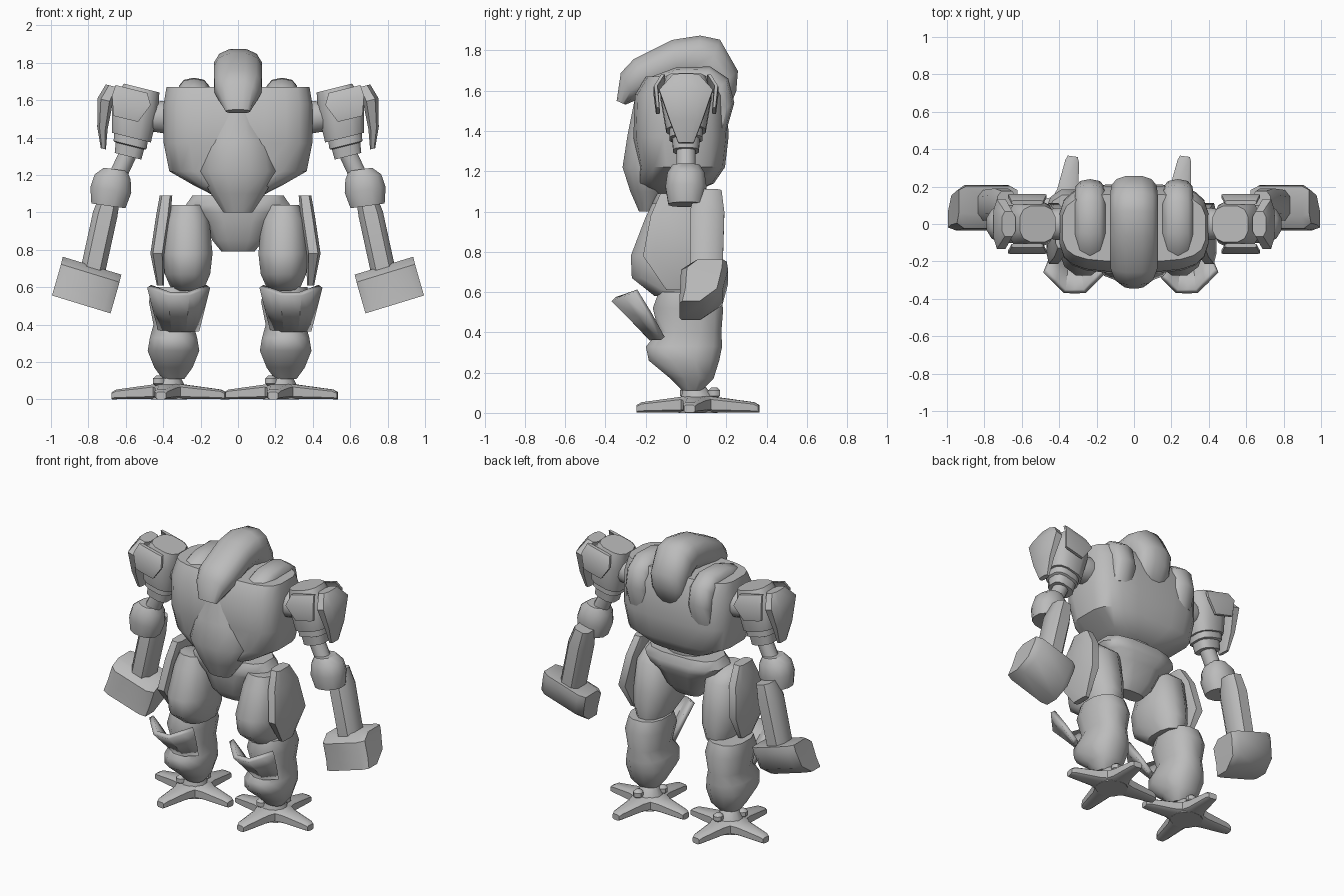
import bpy, math
from mathutils import Vector

grey = bpy.data.materials.new("plain grey")
grey.diffuse_color = (0.5, 0.5, 0.5, 1)


def finish(name, verts, faces, angle=45):
    me = bpy.data.meshes.new(name)
    me.from_pydata(verts, [], faces)
    me.materials.append(grey)
    ob = bpy.data.objects.new(name, me)
    bpy.context.collection.objects.link(ob)
    bpy.ops.object.select_all(action='DESELECT')
    ob.select_set(True)
    bpy.context.view_layer.objects.active = ob
    bpy.ops.object.mode_set(mode='EDIT')
    bpy.ops.mesh.select_all(action='SELECT')
    bpy.ops.mesh.normals_make_consistent(inside=False)
    bpy.ops.object.mode_set(mode='OBJECT')
    bpy.ops.object.shade_smooth_by_angle(angle=math.radians(angle))
    return ob


def skin(name, rings, n=12, p=3.0, angle=45):
    """Skin superellipse rings given as (centre, half axis u, half axis v)."""
    verts, faces = [], []
    for c, u, v in rings:
        for i in range(n):
            a = 2 * math.pi * (i + 0.5) / n
            f = lambda t: math.copysign(abs(t) ** (2 / p), t)
            verts.append(Vector(c) + Vector(u) * f(math.cos(a)) + Vector(v) * f(math.sin(a)))
    for r in range(len(rings) - 1):
        for i in range(n):
            j = (i + 1) % n
            faces.append((r * n + i, r * n + j, (r + 1) * n + j, (r + 1) * n + i))
    faces += [tuple(range(n))[::-1], tuple(range((len(rings) - 1) * n, len(rings) * n))]
    return finish(name, verts, faces, angle)


def stack(name, rows, s=1, tilt=0, **kw):
    """Rows of (x, y, z, rx, ry); s mirrors in x, tilt leans the sections."""
    t = math.radians(tilt)
    return skin(name, [((x * s, y, z), (rx * math.cos(t), 0, s * rx * math.sin(t)), (0, ry, 0))
                       for x, y, z, rx, ry in rows], **kw)


def arch(name, x, rows, **kw):
    """Band in the yz plane; rows of (outer y, outer z, inner y, inner z, half width)."""
    return skin(name, [((x, (a + c) / 2, (b + d) / 2), (w, 0, 0), (0, (a - c) / 2, (b - d) / 2))
                       for a, b, c, d, w in rows], **kw)


# Torso shell, chest keel and head crest
stack("torso", [(0, -.07, 1.09, .13, .10), (0, -.05, 1.14, .23, .19), (0, -.02, 1.22, .37, .215),
                (0, -.025, 1.37, .40, .238), (0, -.025, 1.58, .40, .23),
                (0, -.02, 1.67, .385, .18)], n=20, p=3.6)
stack("chest_keel", [(0, -.19, 1.00, .08, .045), (0, -.18, 1.10, .15, .10), (0, -.17, 1.22, .22, .15),
                     (0, -.15, 1.38, .19, .145), (0, -.15, 1.55, .10, .11)], p=2.1)
arch("head_crest", 0, [(-.345, 1.55, -.30, 1.53, .065), (-.325, 1.69, -.25, 1.55, .105),
                       (-.26, 1.76, -.19, 1.58, .13), (-.07, 1.855, -.04, 1.64, .133),
                       (.07, 1.877, .04, 1.65, .133), (.17, 1.857, .08, 1.62, .133),
                       (.26, 1.70, .10, 1.56, .125), (.252, 1.60, .10, 1.50, .115),
                       (.20, 1.47, .10, 1.44, .08)], p=2.4, angle=55)

# Waist and bowl-shaped pelvis
stack("waist", [(0, -.03, 1.02, .14, .11), (0, -.03, 1.15, .15, .12)], p=2)
stack("pelvis", [(0, -.04, .79, .09, .05), (0, -.04, .85, .14, .10), (0, -.03, .95, .185, .13),
                 (0, -.02, 1.0, .25, .15), (0, -.02, 1.04, .285, .15), (0, -.02, 1.09, .25, .13)])

for s, side in ((-1, "left"), (1, "right")):
    # Ridge over each side of the torso
    arch(side + "_torso_ridge", .235 * s,
         [(-.20, 1.62, -.13, 1.55, .07), (-.17, 1.67, -.10, 1.56, .085), (-.05, 1.715, -.03, 1.58, .085),
          (.12, 1.72, .06, 1.58, .085), (.21, 1.66, .10, 1.54, .085), (.24, 1.54, .12, 1.46, .08),
          (.20, 1.40, .12, 1.38, .07)], n=10, p=2.4)
    # Shoulder joint, armoured upper arm and its plates
    skin(side + "_shoulder_joint", [((x * s, 0, 1.51), (0, r, 0), (0, 0, r)) for x, r in
                                    ((.34, .08), (.40, .09), (.46, .08), (.50, .07))], p=2)
    stack(side + "_shoulder", [(.515, 0, 1.665, .10, .10), (.55, 0, 1.57, .13, .13),
                               (.57, 0, 1.40, .11, .10)], s, 14, n=12, p=2.8)
    stack(side + "_upper_arm", [(.57, 0, 1.42, .095, .085), (.577, 0, 1.36, .093, .085),
                                (.578, 0, 1.355, .08, .07), (.588, 0, 1.30, .075, .065)], s, 14)
    stack(side + "_shoulder_plate", [(.67, 0, 1.675, .04, .07), (.71, 0, 1.60, .045, .14),
                                     (.725, 0, 1.45, .03, .085), (.72, 0, 1.34, .015, .04)],
          s, 14, n=8, p=3)
    for f in (-1, 1):
        stack(side + "_shoulder_flap", [(.57, .115 * f, 1.66, .09, .012), (.57, .15 * f, 1.60, .11, .012),
                                        (.60, .14 * f, 1.50, .07, .01)], s, 14, n=8, p=5)
    # Elbow, forearm and block fist
    stack(side + "_arm_rod", [(.585, 0, 1.32, .05, .05), (.65, 0, 1.18, .05, .05)], s, 15, p=2)
    stack(side + "_elbow", [(.655, 0, 1.23, .065, .07), (.67, 0, 1.19, .10, .095),
                            (.68, 0, 1.12, .114, .105), (.693, 0, 1.035, .095, .09)], s, 8, n=12, p=2.2)
    stack(side + "_forearm", [(.68, .11, 1.10, .055, .07), (.71, .105, .99, .07, .09),
                              (.78, .10, .67, .07, .085)], s, 14, n=8, p=3)
    # Fist slants forward toward the bottom
    stack(side + "_fist", [(.78, .12, .715, .168, .085), (.79, .092, .675, .168, .12),
                           (.82, .075, .57, .168, .108), (.838, .025, .508, .168, .06)],
          s, 17, n=8, p=6)

    # Thigh and its outer armour
    tx = .27 if s < 0 else .243
    stack(side + "_thigh", [(tx, -.09, 1.04, .085, .08), (tx, -.06, .96, .12, .15),
                            (tx, -.08, .78, .138, .20), (tx, -.07, .67, .125, .205),
                            (tx, -.02, .58, .085, .14)], s, n=12, p=2.3)
    stack(side + "_thigh_plate", [(tx + .115, -.06, 1.09, .035, .07), (tx + .13, -.05, .98, .04, .13),
                                  (tx + .16, -.05, .78, .04, .17), (tx + .145, -.04, .61, .02, .06)],
          s, n=8, p=4)

    # Knee and shin, same shape on both legs
    cx = .255 if s > 0 else -.345
    stack(side + "_shin", [(cx, .01, .60, .12, .15), (cx, .01, .52, .135, .18), (cx, .02, .40, .11, .16),
                           (cx, -.01, .33, .13, .195), (cx, -.01, .26, .142, .18),
                           (cx, .03, .17, .105, .11), (cx, .03, .11, .06, .05)], n=12, p=2.4)
    # V-shaped guard flaring in front of the shin, with a flat nose
    verts, faces, cols, gx = [], [], 7, cx + .028
    for hw, yo, yc, zo, zc in ((.158, -.25, -.36, .605, .565), (.13, -.18, -.265, .49, .47),
                               (.10, -.115, -.17, .37, .37)):
        for i in range(cols):
            t = i / (cols - 1) * 2 - 1
            k = min(1, 1.5 * (1 - abs(t)))
            verts.append((gx + hw * t, yo + (yc - yo) * k, zo + (zc - zo) * k))
    for r in range(2):
        for i in range(cols - 1):
            a = r * cols + i
            faces.append((a, a + 1, a + cols + 1, a + cols))
    guard = finish(side + "_shin_guard", verts, faces, 25)
    mod = guard.modifiers.new("thickness", 'SOLIDIFY')
    mod.thickness, mod.offset = .03, 0

    # Foot: hub, four toes and two ankle knobs
    fx, fy = cx - .025, .06
    stack(side + "_foot_hub", [(fx, fy, 0, .10, .10), (fx, fy, .07, .09, .09),
                               (fx + .01, fy - .02, .14, .045, .05)], p=2)
    for k in range(4):
        a = math.radians(90 * k - 8)
        d, w = Vector((math.cos(a), math.sin(a), 0)), Vector((-math.sin(a), math.cos(a), 0))
        skin(side + "_toe", [(Vector((fx, fy, h)) + d * r, w * hw, (0, 0, h)) for r, hw, h in
                             ((.02, .10, .045), (.12, .06, .038), (.28, .038, .027), (.305, .028, .02))],
             n=8, p=4)
    for bx, by in ((-.055, -.06), (.03, .08)):
        stack(side + "_ankle_knob", [(fx + bx, fy + by, .10 + h, r, r) for h, r in
                                     ((-.03, .015), (-.015, .032), (.012, .032), (.027, .015))],
              n=8, p=2)
